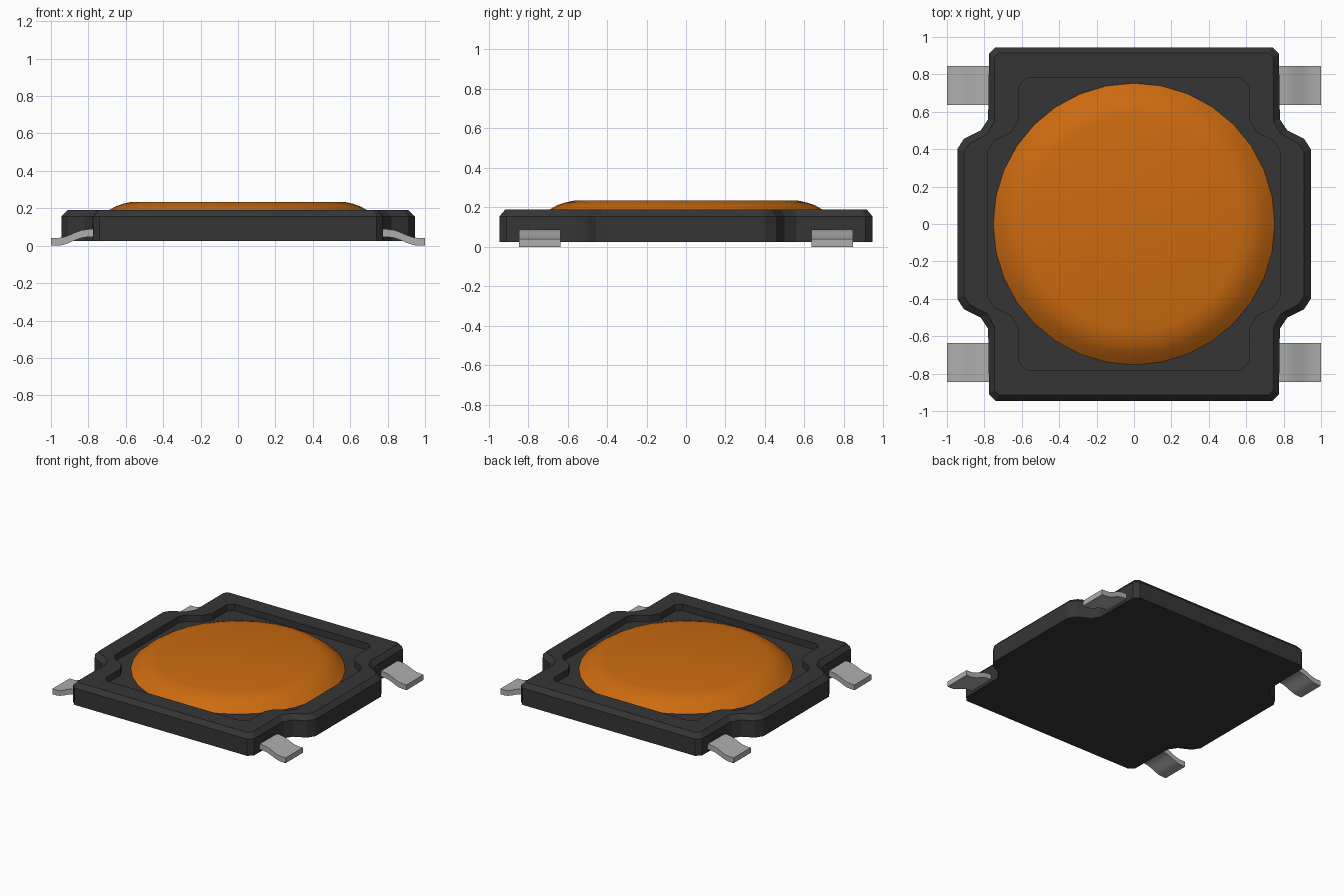
import bpy, bmesh, math

cube = bpy.data.objects.get("Cube")
if cube:
    bpy.data.objects.remove(cube)


def material(name, rgb):
    m = bpy.data.materials.new(name)
    m.use_nodes = True
    m.diffuse_color = (*rgb, 1)
    m.node_tree.nodes["Principled BSDF"].inputs["Base Color"].default_value = (*rgb, 1)
    return m


black = material("black plastic", (0.036, 0.036, 0.036))
orange = material("orange membrane", (0.60, 0.145, 0.005))
metal = material("tinned metal", (0.42, 0.42, 0.42))


def make_object(name, bm, mat, smooth=None):
    bmesh.ops.recalc_face_normals(bm, faces=bm.faces)
    mesh = bpy.data.meshes.new(name)
    bm.to_mesh(mesh)
    bm.free()
    mesh.materials.append(mat)
    ob = bpy.data.objects.new(name, mesh)
    bpy.context.collection.objects.link(ob)
    if smooth:
        bpy.ops.object.select_all(action='DESELECT')
        ob.select_set(True)
        bpy.context.view_layer.objects.active = ob
        bpy.ops.object.shade_smooth_by_angle(angle=math.radians(smooth))
    return ob


def mirror_outline(quarter):
    """Closed outline from the points of the +x +y quarter, given from x axis to y axis."""
    half = quarter + [(-x, y) for x, y in reversed(quarter)]
    return half + [(-x, -y) for x, y in half]


def ring(bm, points, z):
    return [bm.verts.new((x, y, z)) for x, y in points]


def bridge(bm, a, b):
    n = len(a)
    for i in range(n):
        j = (i + 1) % n
        bm.faces.new((a[i], a[j], b[j], b[i]))


# Housing: waisted outline, chamfered top edge and a shallow recess
outer = mirror_outline([(0.945, 0.40), (0.91, 0.455), (0.82, 0.50),
                        (0.78, 0.56), (0.775, 0.91), (0.74, 0.945)])
chamfer = mirror_outline([(0.91, 0.385), (0.88, 0.43), (0.785, 0.48),
                          (0.745, 0.55), (0.745, 0.89), (0.72, 0.915)])
recess = mirror_outline([(0.78, 0.39), (0.745, 0.445), (0.655, 0.49),
                         (0.615, 0.56), (0.615, 0.74), (0.575, 0.78)])
bm = bmesh.new()
rings = [ring(bm, outer, 0.025), ring(bm, outer, 0.155), ring(bm, chamfer, 0.19),
         ring(bm, recess, 0.19), ring(bm, recess, 0.14)]
for a, b in zip(rings, rings[1:]):
    bridge(bm, a, b)
bm.faces.new(rings[0])
bm.faces.new(rings[-1])
make_object("housing", bm, black)

# Membrane dome: lathed profile of (radius, height)
profile = [(0.755, 0.138), (0.725, 0.163), (0.69, 0.19), (0.655, 0.21),
           (0.615, 0.224), (0.57, 0.234)]
SIDES = 32
bm = bmesh.new()
rings = [ring(bm, [(r * math.cos(2 * math.pi * i / SIDES),
                    r * math.sin(2 * math.pi * i / SIDES)) for i in range(SIDES)], z)
         for r, z in profile]
for a, b in zip(rings, rings[1:]):
    bridge(bm, a, b)
bm.faces.new(rings[-1])
bm.faces.new(rings[0])
make_object("membrane_dome", bm, orange, 30)

# Four gull-wing leads: S-shaped strip profile swept across the lead width
path = [(0.70, 0.088), (0.80, 0.088), (0.835, 0.083), (0.87, 0.071),
        (0.905, 0.055), (0.935, 0.045), (0.965, 0.041), (1.0, 0.041)]
THICK = 0.041
section = path + [(x, z - THICK) for x, z in reversed(path)]
for side, sx in (("left", 1), ("right", -1)):
    for end, sy in (("front", -1), ("back", 1)):
        bm = bmesh.new()
        a, b = [[bm.verts.new((sx * x, sy * y, z)) for x, z in section]
                for y in (0.635, 0.845)]
        bridge(bm, a, b)
        bm.faces.new(a)
        bm.faces.new(b)
        make_object(f"lead_{end}_{side}", bm, metal, 35)
